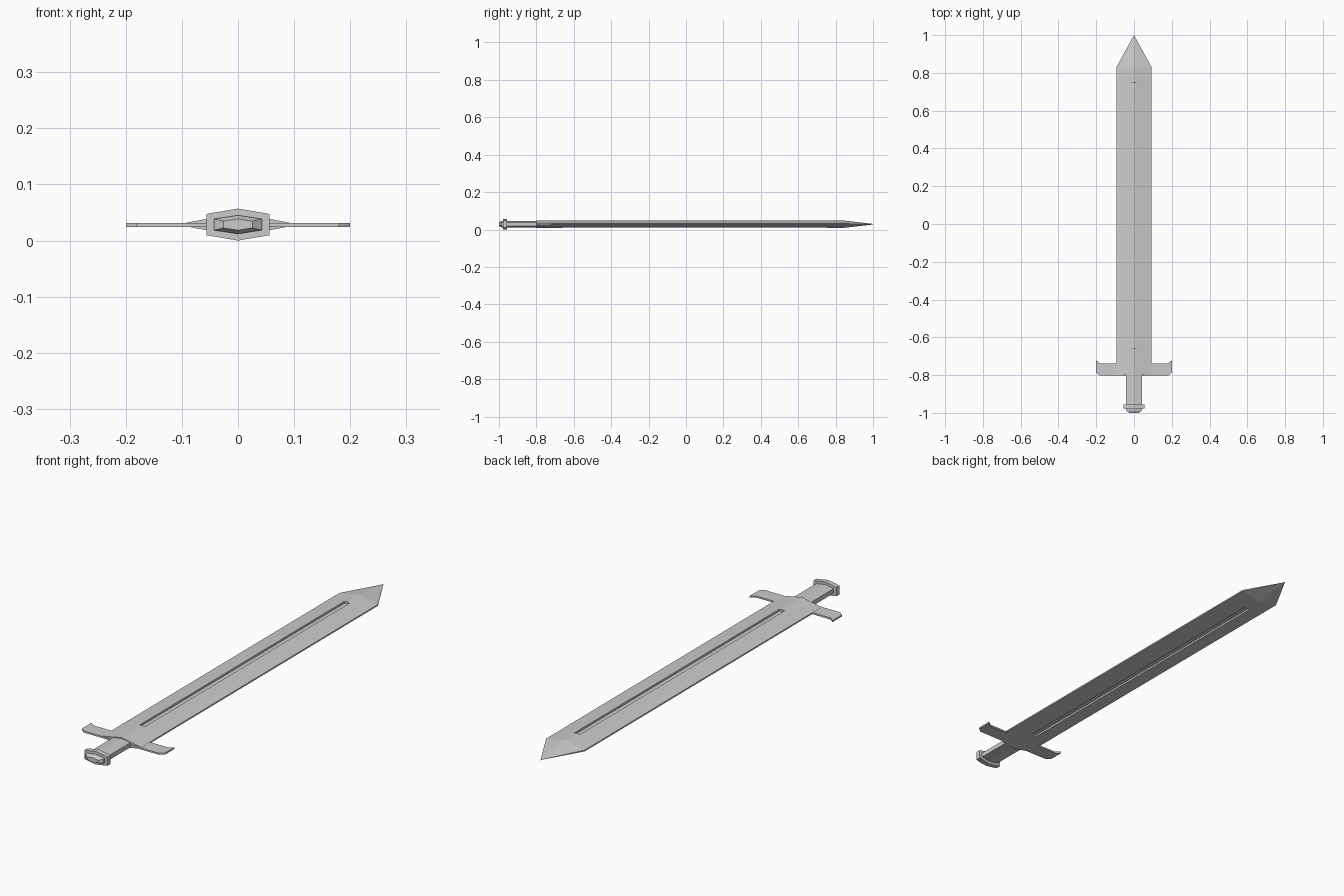
import bpy, bmesh
from mathutils import Vector

if "Cube" in bpy.data.objects:
    bpy.data.objects.remove(bpy.data.objects["Cube"])

ZC = 0.0285  # height of the sword's centre plane


def finish(bm, name):
    bmesh.ops.recalc_face_normals(bm, faces=bm.faces)
    mesh = bpy.data.meshes.new(name)
    bm.to_mesh(mesh)
    bm.free()
    obj = bpy.data.objects.new(name, mesh)
    obj.location.z = ZC
    bpy.context.collection.objects.link(obj)
    return obj


def loft(rings):
    """Skin a list of (y, [(x, z), ...]) rings and cap both ends."""
    bm = bmesh.new()
    loops = [[bm.verts.new((x, y, z)) for x, z in pts] for y, pts in rings]
    n = len(loops[0])
    for a, b in zip(loops, loops[1:]):
        for i in range(n):
            j = (i + 1) % n
            bm.faces.new((a[i], a[j], b[j], b[i]))
    bm.faces.new(loops[0])
    bm.faces.new(loops[-1])
    return bm


def hexagon(w, side, apex):
    return [(-w, side), (0, apex), (w, side), (w, -side), (0, -apex), (-w, -side)]


# Blade: ridged cross-section, tapering to a point
F = 0.013  # half width of the groove
top = [(-0.093, 0.003), (-F, 0.0185), (0, 0.021), (F, 0.0185), (0.093, 0.003)]
section = top + [(x, -z) for x, z in reversed(top)]
tip = [(x * 0.004, z * 0.08) for x, z in section]
bm = loft([(-0.80, section), (-0.66, section), (0.75, section),
           (0.83, section), (1.0, tip)])

# Grooves sunk into both sides of the blade
for s in (1, -1):
    strip = []
    for f in bm.faces:
        c = f.calc_center_median()
        if len(f.verts) == 4 and abs(c.x) < F and c.z * s > 0.01 and -0.6 < c.y < 0.6:
            strip.append(f)
    ext = bmesh.ops.extrude_face_region(bm, geom=strip)["geom"]
    verts = [v for v in ext if isinstance(v, bmesh.types.BMVert)]
    bmesh.ops.translate(bm, verts=verts, vec=Vector((0, 0, -s * 0.008)))
    bmesh.ops.delete(bm, geom=[f for f in strip if f.is_valid], context='FACES')
finish(bm, "blade")

# Crossguard: flat mirrored outline with upturned ends
half = [(0.18, -0.803), (0.2, -0.788), (0.2, -0.722), (0.18, -0.738)]
outline = half + [(-x, y) for x, y in reversed(half)]
bm = bmesh.new()
face = bm.faces.new([bm.verts.new((x, y, -0.0035)) for x, y in outline])
ext = bmesh.ops.extrude_face_region(bm, geom=[face])["geom"]
bmesh.ops.translate(bm, verts=[v for v in ext if isinstance(v, bmesh.types.BMVert)],
                    vec=(0, 0, 0.007))
finish(bm, "crossguard").location.z = ZC - 0.001

# Hexagonal grip
grip = hexagon(0.042, 0.010, 0.0165)
finish(loft([(-0.965, grip), (-0.79, grip)]), "grip")

# Pommel: wide hexagonal collar with a tapered end cap
collar = hexagon(0.056, 0.019, 0.0285)
cap = hexagon(0.043, 0.010, 0.0165)
end = hexagon(0.026, 0.006, 0.010)
finish(loft([(-1.0, end), (-0.987, cap), (-0.978, cap),
             (-0.978, collar), (-0.956, collar)]), "pommel")
